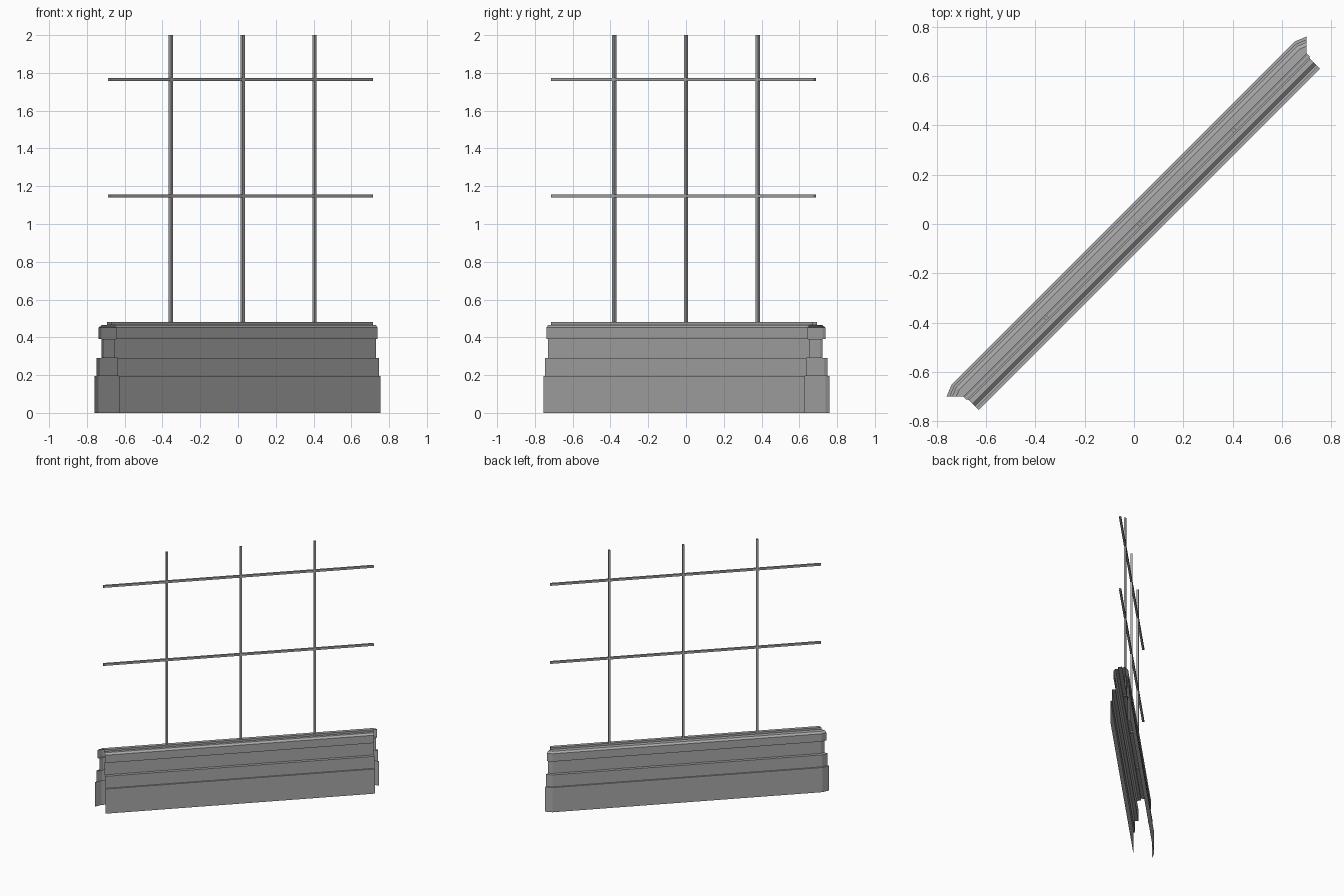
import bpy, bmesh, math
from mathutils import Matrix, Vector

cube = bpy.data.objects.get("Cube")
if cube:
    bpy.data.objects.remove(cube)


def material(name, value):
    mat = bpy.data.materials.new(name)
    mat.use_nodes = True
    colour = (value, value, value, 1)
    mat.diffuse_color = colour
    mat.node_tree.nodes["Principled BSDF"].inputs["Base Color"].default_value = colour
    return mat


GREY = material("stone grey", 0.4)
DIAGONAL = Matrix.Rotation(math.radians(45), 4, "Z")   # local x runs along the wall


def add_object(name, bm):
    bm.transform(DIAGONAL)
    mesh = bpy.data.meshes.new(name)
    bm.to_mesh(mesh)
    bm.free()
    mesh.materials.append(GREY)
    obj = bpy.data.objects.new(name, mesh)
    bpy.context.collection.objects.link(obj)
    return obj


# Wall profile as (inset from the base face, height)
PROFILE = [(0, 0), (0, .195), (.011, .195), (.011, .29), (.035, .29), (.035, .39),
           (.021, .39), (.021, .452), (.036, .465), (.056, .465), (.056, .48)]
FRONT, BACK = -.088, .063
FRONT_END, CORNER = .979, .983
MITRE, TURN = math.tan(math.radians(11.25)), math.tan(math.radians(22.5))


def front_row(inset, z):
    y = FRONT + inset
    return [(-FRONT_END, y, z), (FRONT_END, y, z)]


def back_row(inset, z):
    """Straight run with an angled return at both ends, cut at 45 degrees."""
    if z > .46 and inset > .05:
        y = -.005
        return [(s * x, y, z) for s, x in ((-1, .985), (-1, .97), (1, .97), (1, .985))]
    y = BACK - inset
    x = CORNER - inset * MITRE
    step = (.99 + y - x) / (1 + TURN)
    tip = (x + step, y - step * TURN)
    return [(-tip[0], tip[1], z), (-x, y, z), (x, y, z), (tip[0], tip[1], z)]


def skin(bm, rows):
    rows = [[bm.verts.new(p) for p in row] for row in rows]
    for low, high in zip(rows, rows[1:]):
        for i in range(len(low) - 1):
            bm.faces.new((low[i], low[i + 1], high[i + 1], high[i]))
    return rows[-1]


# Hollow base wall, open below and at both ends
bm = bmesh.new()
front_top = skin(bm, [front_row(*p) for p in PROFILE])
back_top = skin(bm, [back_row(*p) for p in PROFILE])
bm.faces.new(front_top + back_top[::-1])
bmesh.ops.recalc_face_normals(bm, faces=bm.faces)
top = max(bm.faces, key=lambda f: f.calc_center_median().z)
if top.normal.z < 0:
    bmesh.ops.reverse_faces(bm, faces=bm.faces)
add_object("base_wall", bm)


# Square railing bars
def bar(name, size, centre):
    bm = bmesh.new()
    bmesh.ops.create_cube(bm, size=1)
    bmesh.ops.scale(bm, vec=size, verts=bm.verts)
    bmesh.ops.translate(bm, vec=Vector(centre), verts=bm.verts)
    add_object(name, bm)


THICK, LINE = .016, -.0175
for name, x in (("right", -.52), ("middle", .0175), ("left", .555)):
    bar(name + "_post", (THICK, THICK, 1.53), (x, LINE, 1.235))
for name, z in (("lower", 1.147), ("upper", 1.764)):
    bar(name + "_rail", (1.968, THICK, THICK), (0, LINE, z))
